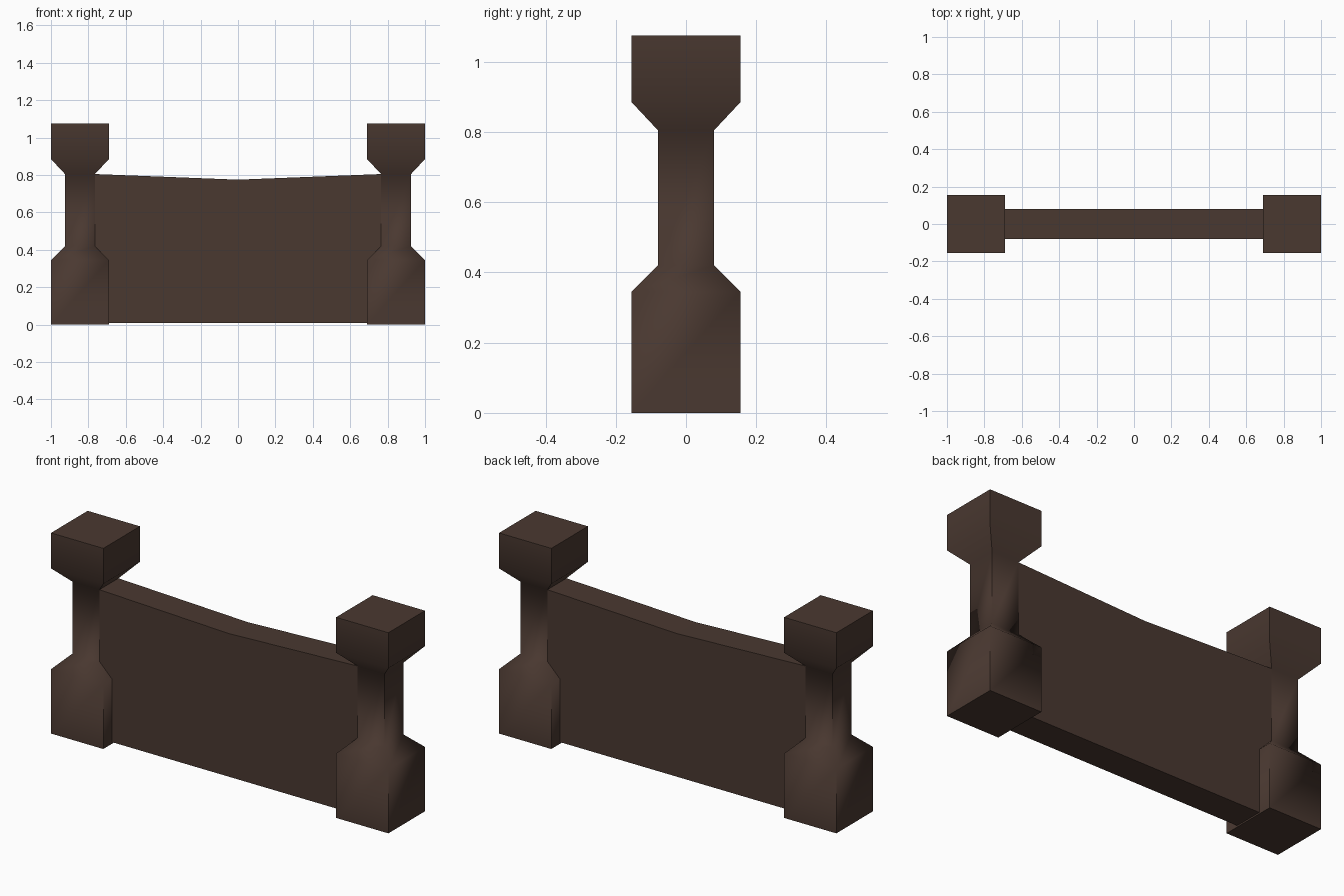
import bpy, bmesh, math

if "Cube" in bpy.data.objects:
    bpy.data.objects.remove(bpy.data.objects["Cube"])

wood = bpy.data.materials.new("dark brown wood")
wood.diffuse_color = (0.068, 0.040, 0.030, 1)
wood.use_nodes = True
wood.node_tree.nodes["Principled BSDF"].inputs["Base Color"].default_value = wood.diffuse_color


def make_object(name, bm, smooth_angle):
    bmesh.ops.recalc_face_normals(bm, faces=bm.faces)
    mesh = bpy.data.meshes.new(name)
    bm.to_mesh(mesh)
    bm.free()
    mesh.materials.append(wood)
    ob = bpy.data.objects.new(name, mesh)
    bpy.context.collection.objects.link(ob)
    bpy.ops.object.select_all(action='DESELECT')
    ob.select_set(True)
    bpy.context.view_layer.objects.active = ob
    bpy.ops.object.shade_smooth_by_angle(angle=math.radians(smooth_angle))
    return ob


# Square post: (height, half width) rings, waisted in the middle
POST = [(0, 0.155), (0.345, 0.155), (0.42, 0.08),
        (0.805, 0.08), (0.885, 0.155), (1.075, 0.155)]


def post(name, cx):
    bm = bmesh.new()
    rings = [[bm.verts.new((cx + sx * r, sy * r, z))
              for sx, sy in ((-1, -1), (1, -1), (1, 1), (-1, 1))]
             for z, r in POST]
    for a, b in zip(rings, rings[1:]):
        for i in range(4):
            j = (i + 1) % 4
            bm.faces.new((a[i], a[j], b[j], b[i]))
    bm.faces.new(rings[0])
    bm.faces.new(rings[-1])
    make_object(name, bm, 60)


post("left_post", -0.845)
post("right_post", 0.845)

# Panel between the posts, with a shallow dip along the top
bm = bmesh.new()
columns = [(-0.765, 0.805), (0, 0.775), (0.765, 0.805)]
low = [bm.verts.new((x, -0.08, 0.008)) for x, _ in columns]
high = [bm.verts.new((x, -0.08, z)) for x, z in columns]
faces = [bm.faces.new((low[i], low[i + 1], high[i + 1], high[i])) for i in range(2)]
ext = bmesh.ops.extrude_face_region(bm, geom=faces, use_keep_orig=True)
bmesh.ops.translate(bm, vec=(0, 0.16, 0),
                    verts=[v for v in ext["geom"] if isinstance(v, bmesh.types.BMVert)])
make_object("panel", bm, 1)
